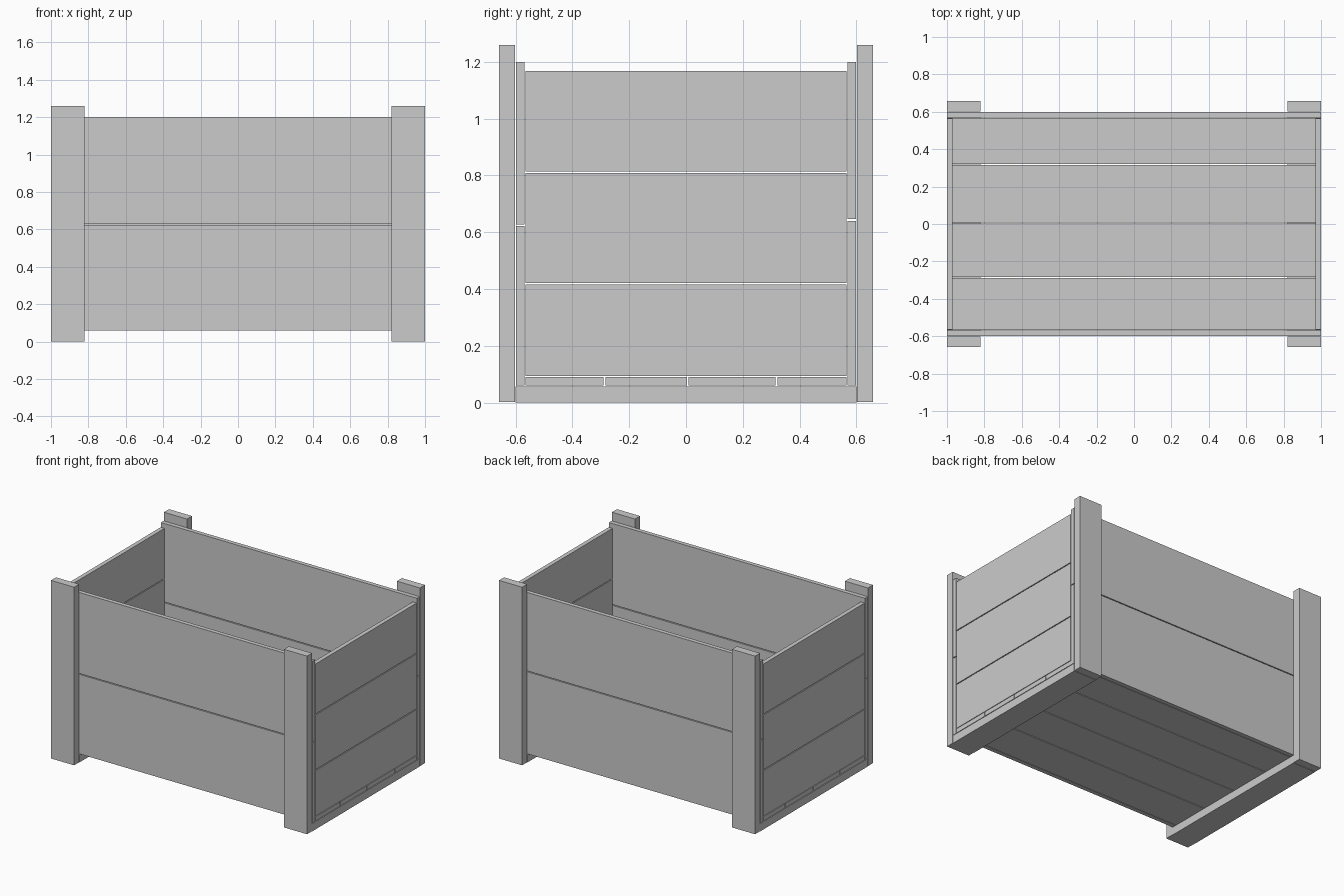
import bpy
import bmesh
from mathutils import Matrix, Vector

if "Cube" in bpy.data.objects:
    bpy.data.objects.remove(bpy.data.objects["Cube"])


def board(name, x, y, z):
    """Box spanning the given (min, max) ranges."""
    lo, hi = Vector((x[0], y[0], z[0])), Vector((x[1], y[1], z[1]))
    bm = bmesh.new()
    bmesh.ops.create_cube(bm, size=1, matrix=Matrix.Diagonal((*(hi - lo), 1)))
    mesh = bpy.data.meshes.new(name)
    bm.to_mesh(mesh)
    bm.free()
    obj = bpy.data.objects.new(name, mesh)
    obj.location = (lo + hi) / 2
    bpy.context.collection.objects.link(obj)
    return obj


def side(sign, a, b):
    """Range a..b on the positive or negative side of an axis."""
    return tuple(sorted((sign * a, sign * b)))


def strips(edges, gap=0.006):
    """Consecutive ranges between edges, with a small gap at each joint."""
    last = len(edges) - 2
    for i, (a, b) in enumerate(zip(edges, edges[1:])):
        yield i + 1, (a + (gap / 2 if i else 0), b - (gap / 2 if i < last else 0))


# Corner posts
for sx, xn in ((-1, "left"), (1, "right")):
    for sy, yn in ((-1, "front"), (1, "back")):
        board(f"{yn}_{xn}_post", side(sx, 0.82, 1), side(sy, 0.602, 0.658), (0.002, 1.26))

# Skids under the floor
for sx, xn in ((-1, "left"), (1, "right")):
    board(f"{xn}_skid", side(sx, 0.82, 1), (-0.6, 0.6), (0, 0.056))

# Floor planks
for i, y in strips((-0.566, -0.287, 0.006, 0.319, 0.566)):
    board(f"floor_plank_{i}", (-1, 1), y, (0.06, 0.09))

# Long front and back boards, joined at slightly different heights
for sy, yn, joint in ((-1, "front", 0.625), (1, "back", 0.643)):
    for i, z in strips((0.06, joint, 1.2)):
        board(f"{yn}_board_{i}", (-1, 1), side(sy, 0.569, 0.599), z)

# Short end boards
for sx, xn in ((-1, "left"), (1, "right")):
    for i, z in strips((0.094, 0.418, 0.811, 1.168)):
        board(f"{xn}_end_board_{i}", side(sx, 0.97, 1), (-0.565, 0.565), z)
